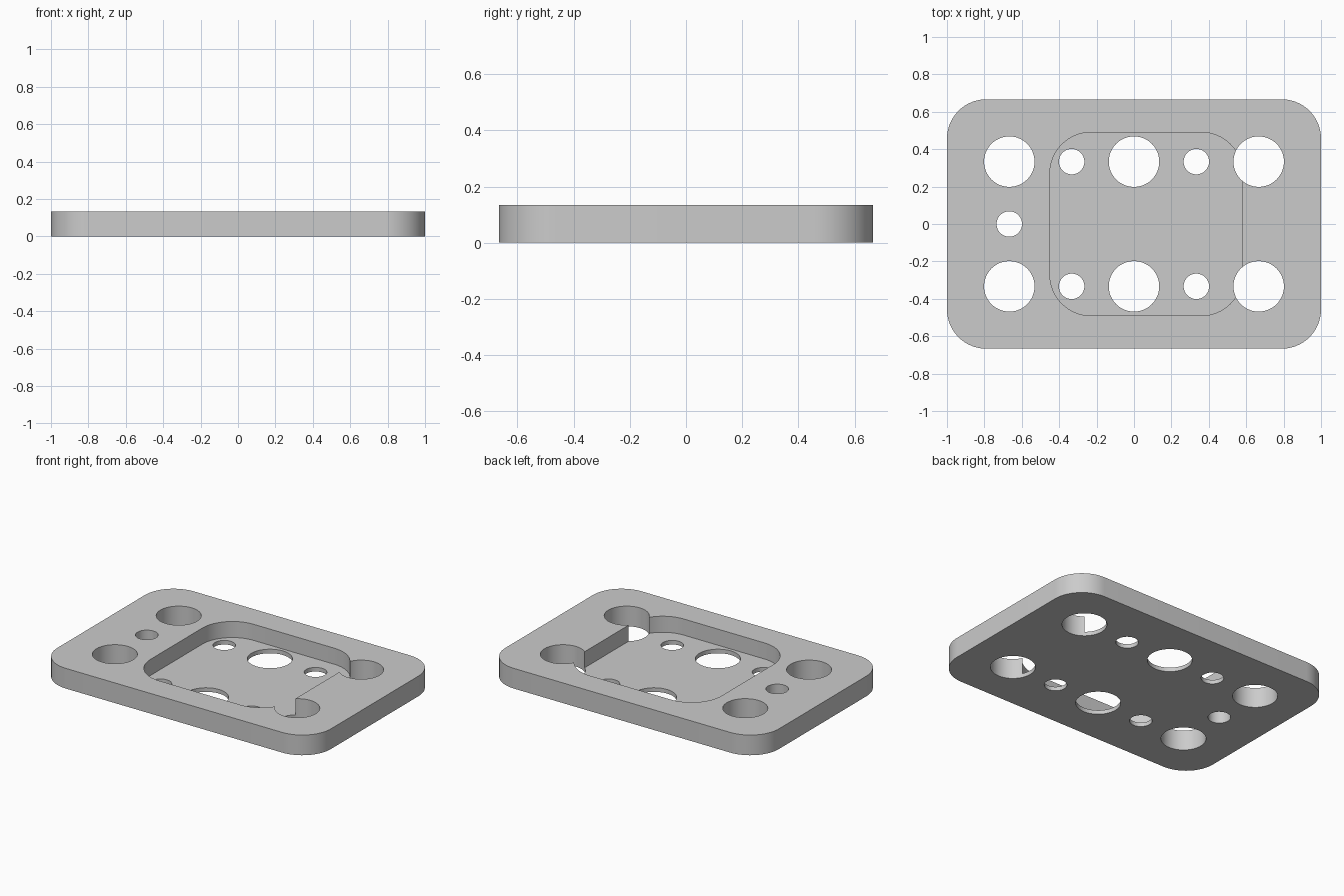
import bpy, bmesh, math

if "Cube" in bpy.data.objects:
    bpy.data.objects.remove(bpy.data.objects["Cube"])

grey = bpy.data.materials.new("light grey")
grey.use_nodes = True
colour = (0.6, 0.6, 0.6, 1)
grey.diffuse_color = colour
grey.node_tree.nodes["Principled BSDF"].inputs["Base Color"].default_value = colour


def prism(name, outline, z0, z1):
    """Extrude a closed outline from z0 up to z1."""
    bm = bmesh.new()
    base = bm.faces.new([bm.verts.new((x, y, z0)) for x, y in outline])
    top = bmesh.ops.extrude_face_region(bm, geom=[base])["geom"]
    bmesh.ops.translate(bm, vec=(0, 0, z1 - z0),
                        verts=[v for v in top if isinstance(v, bmesh.types.BMVert)])
    bmesh.ops.recalc_face_normals(bm, faces=bm.faces)
    mesh = bpy.data.meshes.new(name)
    bm.to_mesh(mesh)
    bm.free()
    mesh.materials.append(grey)
    obj = bpy.data.objects.new(name, mesh)
    bpy.context.collection.objects.link(obj)
    return obj


def rounded(x0, x1, y0, y1, r, n=16):
    """Rectangle outline with rounded corners."""
    centres = [(x1 - r, y1 - r), (x0 + r, y1 - r), (x0 + r, y0 + r), (x1 - r, y0 + r)]
    return [(cx + r * math.cos(a), cy + r * math.sin(a))
            for q, (cx, cy) in enumerate(centres)
            for a in [(q + i / n) * math.pi / 2 for i in range(n + 1)]]


def circle(cx, cy, r, n=48):
    return [(cx + r * math.cos(2 * math.pi * i / n), cy + r * math.sin(2 * math.pi * i / n))
            for i in range(n)]


# Plate with rounded corners
P = 2 / 3
T = 0.1333
plate = prism("plate", rounded(-1, 1, -P, P, 0.21), 0, T)

# Shallow-floored pocket, then the through holes
cutters = [prism("pocket_cutter", rounded(-0.45, 0.58, -0.49, 0.49, 0.22), 0.027, T + 0.1)]
holes = [(-P, 0, 0.068)]
for y in (-P / 2, P / 2):
    holes += [(x, y, 0.135) for x in (-P, 0, P)]
    holes += [(x, y, 0.068) for x in (-P / 2, P / 2)]
cutters += [prism("hole_cutter", circle(*h), -0.1, T + 0.2) for h in holes]

bpy.ops.object.select_all(action="DESELECT")
bpy.context.view_layer.objects.active = plate
plate.select_set(True)
for cutter in cutters:
    cutter.hide_render = True
    mod = plate.modifiers.new("cut", "BOOLEAN")
    mod.operation = "DIFFERENCE"
    mod.solver = "EXACT"
    mod.object = cutter
    bpy.ops.object.modifier_apply(modifier=mod.name)
    bpy.data.objects.remove(cutter)

# Smooth round walls, sharp rims
bpy.ops.object.shade_smooth_by_angle(angle=math.radians(30))
